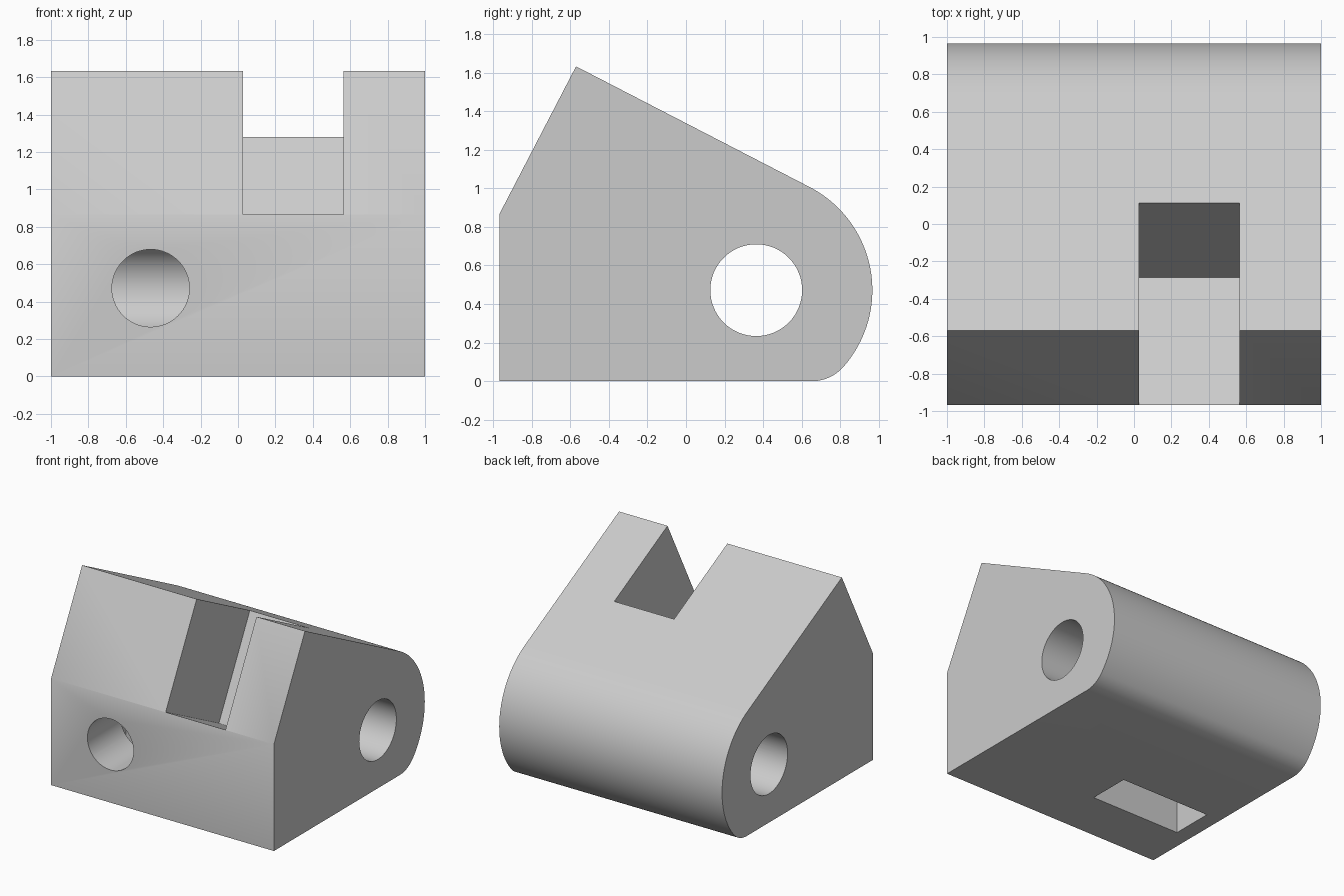
import bpy
import bmesh
from math import sin, cos, radians, atan2, sqrt
from mathutils import Matrix

old = bpy.data.objects.get("Cube")
if old:
    bpy.data.objects.remove(old, do_unlink=True)

grey = bpy.data.materials.new("plain grey")
grey.use_nodes = True
grey.diffuse_color = (0.6, 0.6, 0.6, 1)
grey.node_tree.nodes["Principled BSDF"].inputs["Base Color"].default_value = (0.6, 0.6, 0.6, 1)


def finish(name, bm):
    bmesh.ops.recalc_face_normals(bm, faces=bm.faces)
    mesh = bpy.data.meshes.new(name)
    bm.to_mesh(mesh)
    bm.free()
    mesh.materials.append(grey)
    obj = bpy.data.objects.new(name, mesh)
    bpy.context.collection.objects.link(obj)
    return obj


def prism(name, outline, x0, x1):
    """Side outline of (y, z) points, stretched from x0 to x1."""
    bm = bmesh.new()
    face = bm.faces.new([bm.verts.new((x0, y, z)) for y, z in outline])
    out = bmesh.ops.extrude_face_region(bm, geom=[face])
    verts = [v for v in out["geom"] if isinstance(v, bmesh.types.BMVert)]
    bmesh.ops.translate(bm, verts=verts, vec=(x1 - x0, 0, 0))
    return finish(name, bm)


def rod(name, centre, radius, length, axis):
    bm = bmesh.new()
    turn = Matrix.Rotation(radians(90), 4, "Y" if axis == "X" else "X")
    bmesh.ops.create_cone(bm, cap_ends=True, segments=64, radius1=radius, radius2=radius,
                          depth=length, matrix=Matrix.Translation(centre) @ turn)
    return finish(name, bm)


def arc(cy, cz, r, start, end, steps):
    angles = [start + (end - start) * i / steps for i in range(steps + 1)]
    return [(cy + r * cos(a), cz + r * sin(a)) for a in angles]


# Body: sloped roof, round back and a filleted lower edge
cy, cz, big, small = 0.364, 0.472, 0.602, 0.22
fillet_y = cy + sqrt((big - small) ** 2 - (cz - small) ** 2)
meet = atan2(small - cz, fillet_y - cy)
outline = [(-0.968, 0), (-0.968, 0.865), (-0.57, 1.632)]
outline += arc(cy, cz, big, radians(62.5), meet, 40)
outline += arc(fillet_y, small, small, meet, radians(-90), 12)[1:]
body = prism("clamp_block", outline, -1, 1)

# Cutters: tilted notch, cross hole, front bolt hole and nut pocket
cutters = [
    prism("notch_cutter", [(-1.17, 0.97), (-0.285, 0.515), (0.31, 1.66), (-0.6, 2.2)], 0.028, 0.565),
    rod("cross_hole_cutter", (0, cy, cz), 0.238, 2.4, "X"),
    rod("bolt_hole_cutter", (-0.467, -0.4, cz), 0.207, 1.5, "Y"),
    prism("nut_pocket_cutter", [(-0.54, -0.2), (-0.195, -0.2), (-0.195, 0.87), (-0.54, 0.87)], -0.87, -0.063),
]
bpy.ops.object.select_all(action="DESELECT")
bpy.context.view_layer.objects.active = body
body.select_set(True)
for cutter in cutters:
    cutter.hide_render = True
    cut = body.modifiers.new(cutter.name, "BOOLEAN")
    cut.operation = "DIFFERENCE"
    cut.solver = "EXACT"
    cut.object = cutter
    bpy.ops.object.modifier_apply(modifier=cut.name)
    bpy.data.objects.remove(cutter, do_unlink=True)

bpy.ops.object.shade_smooth_by_angle(angle=radians(30))
